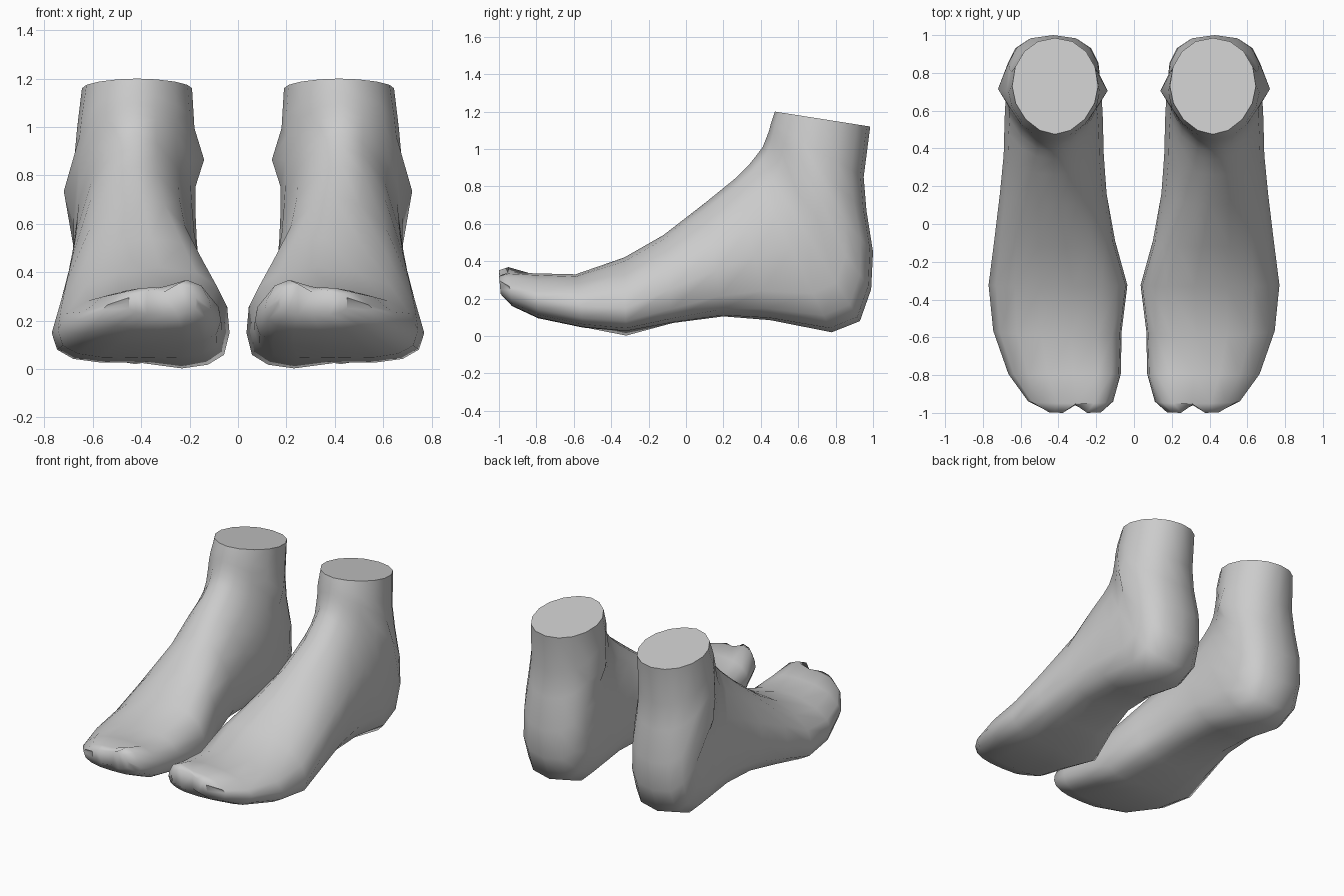
import bpy, bmesh, math

N = 16  # points per cross-section

# Cross-sections from toes to ankle:
# top y, top z, bottom y, bottom z, inner x, outer x, low bias, crest shift, lower squareness
SECTIONS = [
    (-1.00, 0.325, -0.99, 0.22, 0.165, 0.46, 1.0, 0.00, 2.3),
    (-0.95, 0.34, -0.93, 0.16, 0.11, 0.56, 1.1, -0.03, 2.5),
    (-0.80, 0.335, -0.79, 0.095, 0.07, 0.665, 1.2, -0.05, 2.5),
    (-0.59, 0.33, -0.55, 0.045, 0.065, 0.745, 1.3, -0.07, 2.5),
    (-0.33, 0.42, -0.32, 0.00, 0.035, 0.77, 1.5, -0.08, 2.5),
    (-0.12, 0.54, -0.07, 0.07, 0.10, 0.74, 1.4, -0.06, 2.5),
    (0.10, 0.71, 0.20, 0.105, 0.145, 0.71, 1.3, -0.03, 2.5),
    (0.26, 0.84, 0.45, 0.085, 0.16, 0.69, 1.15, 0.0, 2.7),
    (0.34, 0.92, 0.78, 0.02, 0.165, 0.685, 1.0, 0.0, 3.1),
    (0.38, 0.97, 0.93, 0.08, 0.17, 0.68, 1.0, 0.0, 3.1),
    (0.41, 1.01, 0.99, 0.25, 0.175, 0.68, 1.0, 0.0, 3.0),
    (0.43, 1.06, 1.00, 0.45, 0.175, 0.68, 1.0, 0.0, 2.6),
    (0.445, 1.10, 0.965, 0.67, 0.18, 0.675, 1.0, 0.0, 2.3),
    (0.455, 1.14, 0.95, 0.85, 0.18, 0.665, 1.0, 0.0, 2.2),
    (0.475, 1.20, 0.985, 1.12, 0.19, 0.645, 1.0, 0.0, 2.1),
]

# Local adjustments {(section, point): (dx, dy, dz)}
TWEAKS = {
    # cleft beside the big toe
    (0, 4): (0, 0.045, -0.01), (0, 12): (0, 0.03, 0),
    # raised big toe
    (0, 5): (0, 0, 0.03), (0, 6): (0, 0, 0.025),
    (1, 5): (0, 0, 0.035), (1, 6): (0, 0, 0.03),
    # rounded toe corners
    (0, 0): (0, 0.025, 0), (0, 8): (0, 0.02, 0),
    # slope towards the little toe
    (1, 1): (0, 0, -0.02), (2, 1): (0, 0, -0.02),
    # ankle bones
    (11, 0): (0.04, 0, -0.02), (12, 8): (-0.04, 0, -0.02),
}


def power(c, e):
    return math.copysign(abs(c) ** (2 / e), c)


def ring(i, sec):
    ty, tz, by, bz, x0, x1, bias, shift, low = sec
    pts = []
    for k in range(N):
        t = 2 * math.pi * k / N
        high = 2.3 if i < 6 else 1.85
        e = high if math.sin(t) > 0 else low
        s = power(math.sin(t), e)
        v = ((s + 1) / 2) ** bias
        x = (x0 + x1) / 2 + (x1 - x0) / 2 * power(math.cos(t), e)
        x += shift * max(0, s) ** 2
        y, z = by + (ty - by) * v, bz + (tz - bz) * v
        # the ball of the foot is lowest under the big toe
        if i == 4 and s < 0 and x > 0.3:
            z += 0.025 * (1 - v)
        dx, dy, dz = TWEAKS.get((i, k), (0, 0, 0))
        pts.append((x + dx, y + dy, z + dz))
    return pts


def cap(bm, r):
    # close a ring with strips between its upper and lower halves
    h = N // 2
    bm.faces.new((r[0], r[1], r[N - 1]))
    for k in range(1, h - 1):
        bm.faces.new((r[k], r[k + 1], r[N - k - 1], r[N - k]))
    bm.faces.new((r[h - 1], r[h], r[h + 1]))


def foot(name, side):
    bm = bmesh.new()
    rings = [[bm.verts.new((side * x, y, z)) for x, y, z in ring(i, s)]
             for i, s in enumerate(SECTIONS)]
    for a, b in zip(rings, rings[1:]):
        for k in range(N):
            j = (k + 1) % N
            bm.faces.new((a[k], a[j], b[j], b[k]))
    cap(bm, rings[0])
    cap(bm, rings[-1])
    bmesh.ops.recalc_face_normals(bm, faces=bm.faces[:])
    me = bpy.data.meshes.new(name)
    bm.to_mesh(me)
    bm.free()
    ob = bpy.data.objects.new(name, me)
    bpy.context.collection.objects.link(ob)
    bpy.ops.object.select_all(action='DESELECT')
    ob.select_set(True)
    bpy.context.view_layer.objects.active = ob
    bpy.ops.object.shade_smooth_by_angle(angle=math.radians(65))


foot("left_foot", 1)
foot("right_foot", -1)
